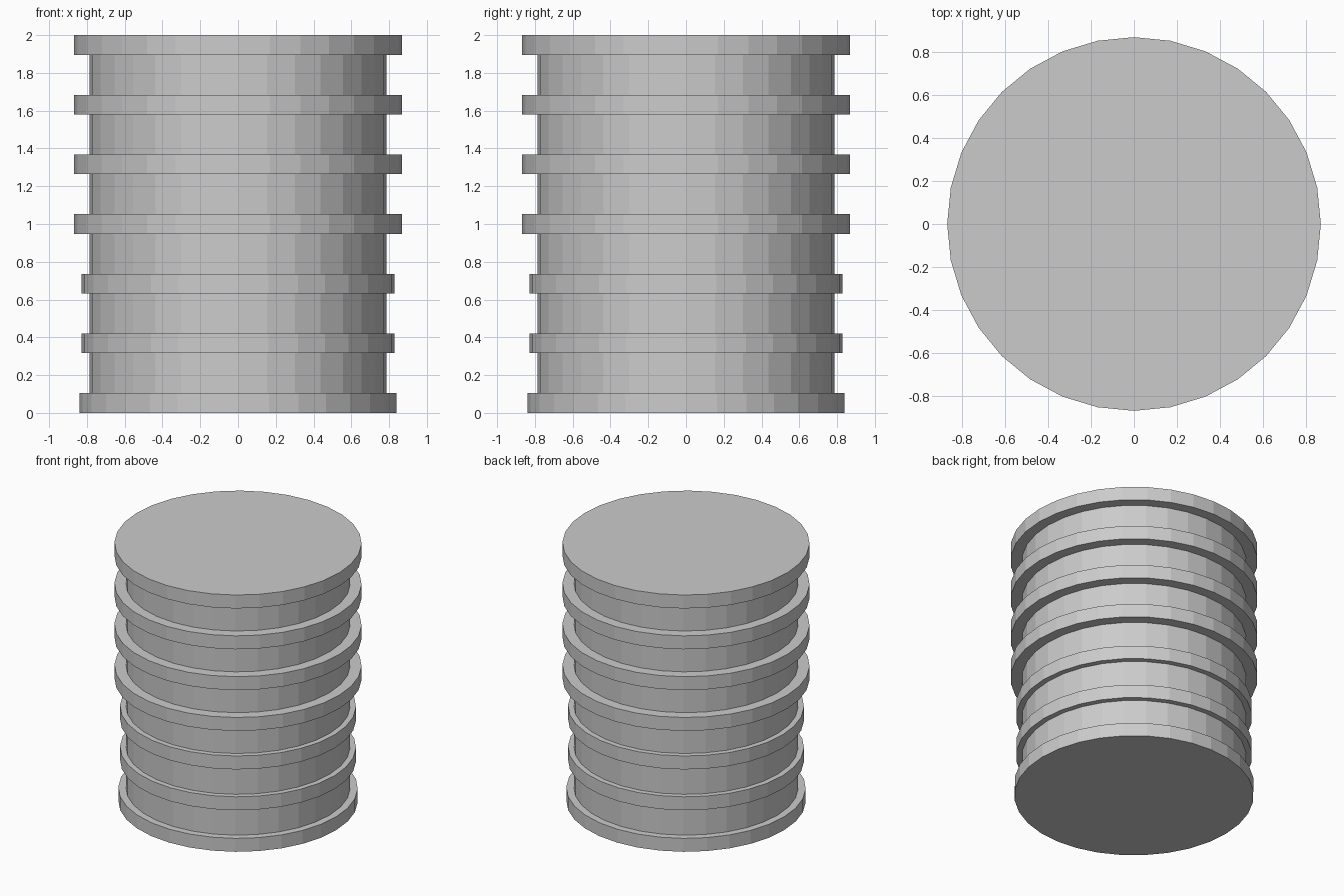
import bpy, bmesh
from math import cos, sin, pi

if "Cube" in bpy.data.objects:
    bpy.data.objects.remove(bpy.data.objects["Cube"])

SIDES = 32
BODY_R = 0.787
BAND_H = 0.104
PITCH = (2.0 - BAND_H) / 6
BAND_RADII = [0.84, 0.828, 0.828, 0.867, 0.867, 0.867, 0.867]

# Side profile (radius, height): each raised band followed by a recessed section
profile = []
for i, r in enumerate(BAND_RADII):
    z0, z1 = i * PITCH, i * PITCH + BAND_H
    if i > 0:
        profile.append((BODY_R, z0))
    profile += [(r, z0), (r, z1)]
    if i < len(BAND_RADII) - 1:
        profile.append((BODY_R, z1))

# Revolve the profile into one closed, flat-shaded drum
bm = bmesh.new()
rings = [[bm.verts.new((r * cos(2 * pi * k / SIDES), r * sin(2 * pi * k / SIDES), z))
          for k in range(SIDES)] for r, z in profile]
for a, b in zip(rings, rings[1:]):
    for k in range(SIDES):
        n = (k + 1) % SIDES
        bm.faces.new((a[k], a[n], b[n], b[k]))

# Flat bottom and top
bm.faces.new(rings[0][::-1])
bm.faces.new(rings[-1])

mesh = bpy.data.meshes.new("ribbed_drum")
bm.to_mesh(mesh)
bm.free()
drum = bpy.data.objects.new("ribbed_drum", mesh)
bpy.context.collection.objects.link(drum)
